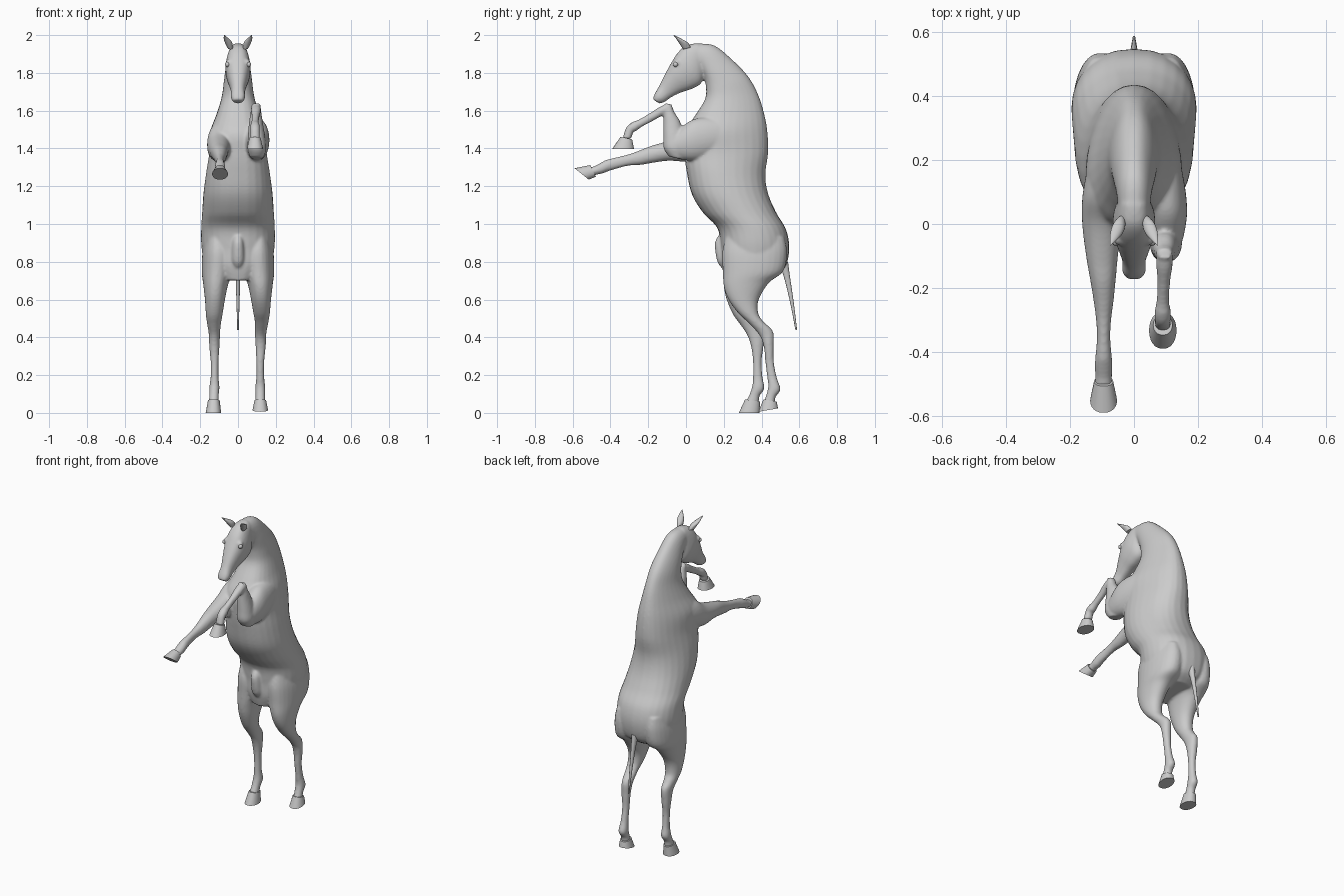
import bpy, bmesh, math
from mathutils import Vector

grey = bpy.data.materials.new("soft_grey")
grey.diffuse_color = (0.6, 0.6, 0.6, 1)


def spline(rows, steps):
    """Catmull-Rom interpolation between cross-section rows."""
    out = []
    for i in range(len(rows) - 1):
        p0, p1 = rows[max(i - 1, 0)], rows[i]
        p2, p3 = rows[i + 1], rows[min(i + 2, len(rows) - 1)]
        for s in range(steps):
            t = s / steps
            out.append([0.5 * (2 * b + (c - a) * t + (2 * a - 5 * b + 4 * c - d) * t * t
                               + (3 * b - a - 3 * c + d) * t ** 3)
                        for a, b, c, d in zip(p0, p1, p2, p3)])
    out.append(list(rows[-1]))
    return out


def loft(name, rows, steps=5, power=0.9, n=28, mirror=False):
    """Row: front y, front z, back y, back z, half width, centre x, front/back width bias."""
    rows = [tuple(r) + (0,) * (7 - len(r)) for r in rows]
    if mirror:
        rows = [r[:5] + (-r[5], r[6]) for r in rows]
    bm = bmesh.new()
    rings = []
    for fy, fz, by, bz, w, xc, egg in spline(rows, steps):
        ring = []
        for k in range(n):
            a = 2 * math.pi * k / n
            c, s = math.cos(a), math.sin(a)
            x = xc + w * math.copysign(abs(s) ** power, s) * (1 + egg * c)
            ring.append(bm.verts.new((x, (fy + by) / 2 + c * (fy - by) / 2,
                                      (fz + bz) / 2 + c * (fz - bz) / 2)))
        rings.append(ring)
    for r0, r1 in zip(rings, rings[1:]):
        for k in range(n):
            bm.faces.new((r0[k], r0[(k + 1) % n], r1[(k + 1) % n], r1[k]))
    bm.faces.new(rings[0])
    bm.faces.new(rings[-1])
    return finish(name, bm)


def ball(name, centre, radius):
    bm = bmesh.new()
    bmesh.ops.create_uvsphere(bm, u_segments=16, v_segments=10, radius=radius)
    bmesh.ops.translate(bm, verts=bm.verts, vec=Vector(centre))
    return finish(name, bm)


def finish(name, bm):
    bmesh.ops.recalc_face_normals(bm, faces=bm.faces)
    mesh = bpy.data.meshes.new(name)
    bm.to_mesh(mesh)
    bm.free()
    mesh.materials.append(grey)
    ob = bpy.data.objects.new(name, mesh)
    bpy.context.collection.objects.link(ob)
    bpy.ops.object.select_all(action='DESELECT')
    bpy.context.view_layer.objects.active = ob
    ob.select_set(True)
    bpy.ops.object.shade_smooth_by_angle(angle=math.radians(40))
    return ob


flesh = []

# Barrel, chest and neck
flesh.append(loft("body", [
    (.21, .70, .46, .72, .10, 0, 0), (.19, .78, .525, .77, .17, 0, 0),
    (.185, .88, .547, .87, .193, 0, 0), (.165, .98, .53, .97, .195, 0, 0),
    (.09, 1.06, .478, 1.06, .19, 0, 0), (.03, 1.16, .435, 1.16, .183, 0, .05),
    (.003, 1.28, .42, 1.26, .168, 0, .1), (-.01, 1.38, .435, 1.38, .15, 0, .15),
    (-.01, 1.48, .43, 1.50, .143, 0, .25), (.045, 1.57, .41, 1.60, .11, 0, .25),
    (.10, 1.66, .38, 1.69, .084, 0, .25), (.105, 1.73, .33, 1.78, .074, 0, .2),
    (.09, 1.79, .25, 1.865, .065, 0, .2), (.06, 1.83, .15, 1.945, .055, 0, .1),
    (.01, 1.85, .05, 1.955, .045, 0, 0)], power=0.85))

# Head from poll to muzzle
flesh.append(loft("head", [
    (.06, 1.958, .09, 1.86, .045, 0, 0), (.0, 1.945, .095, 1.80, .057, 0, 0),
    (-.045, 1.905, .08, 1.745, .066, 0, .05), (-.08, 1.85, .03, 1.715, .062, 0, .08),
    (-.11, 1.795, -.03, 1.695, .049, 0, .05), (-.14, 1.735, -.08, 1.67, .037, 0, 0),
    (-.165, 1.69, -.115, 1.645, .037, 0, .1), (-.176, 1.66, -.14, 1.638, .027, 0, .1)],
    power=0.75))
for s in (-1, 1):
    flesh.append(ball("brow", (s * .046, -.047, 1.853), .02))

# Raised foreleg: shoulder, forearm, folded cannon
flesh.append(loft("shoulder", [
    (.17, 1.56, .17, 1.36, .06, .09), (.10, 1.565, .10, 1.34, .072, .09),
    (.03, 1.55, .03, 1.335, .066, .10), (-.04, 1.50, -.04, 1.345, .055, .10),
    (-.08, 1.46, -.08, 1.37, .04, .10)]))
flesh.append(loft("forearm", [
    (-.09, 1.357, -.01, 1.34, .035, .10), (-.118, 1.40, .0, 1.40, .05, .10),
    (-.12, 1.46, -.012, 1.46, .046, .098), (-.12, 1.53, -.03, 1.54, .037, .095),
    (-.118, 1.59, -.06, 1.59, .029, .095), (-.11, 1.64, -.075, 1.63, .024, .095)]))
flesh.append(loft("folded_cannon", [
    (-.08, 1.638, -.075, 1.59, .024, .095), (-.13, 1.625, -.122, 1.575, .026, .095),
    (-.19, 1.588, -.175, 1.546, .02, .093), (-.25, 1.553, -.236, 1.513, .02, .09),
    (-.288, 1.537, -.262, 1.493, .026, .09), (-.318, 1.508, -.278, 1.487, .025, .09),
    (-.335, 1.455, -.29, 1.45, .026, .09)]))

# Outstretched foreleg
flesh.append(loft("reaching_leg", [
    (.16, 1.55, .15, 1.35, .06, -.09), (.08, 1.53, .08, 1.34, .072, -.09),
    (.0, 1.475, .0, 1.33, .062, -.10), (-.11, 1.435, -.09, 1.335, .05, -.10),
    (-.18, 1.415, -.17, 1.325, .04, -.097), (-.245, 1.39, -.24, 1.313, .031, -.095),
    (-.30, 1.37, -.295, 1.31, .024, -.095), (-.36, 1.355, -.35, 1.298, .021, -.095),
    (-.42, 1.34, -.415, 1.278, .026, -.095), (-.45, 1.325, -.44, 1.268, .028, -.095),
    (-.485, 1.306, -.47, 1.262, .026, -.095), (-.51, 1.30, -.49, 1.255, .027, -.095)]))

# Hind legs share the thigh, then stand at different angles
thigh = [(.21, .93, .52, .93, .06, .11), (.192, .85, .535, .85, .083, .105),
         (.195, .75, .515, .75, .082, .11), (.20, .67, .44, .69, .066, .118)]
flesh.append(loft("hind_leg", thigh + [
    (.225, .60, .385, .60, .053, .122), (.275, .53, .382, .53, .044, .125),
    (.335, .472, .408, .485, .036, .125), (.39, .41, .46, .432, .03, .12),
    (.412, .35, .464, .355, .027, .12), (.42, .27, .465, .27, .021, .118),
    (.43, .19, .48, .19, .021, .118), (.435, .14, .50, .125, .027, .118),
    (.425, .095, .475, .085, .025, .118), (.41, .055, .47, .05, .027, .118)]))
flesh.append(loft("hind_leg", thigh + [
    (.215, .60, .375, .60, .053, .122), (.25, .52, .362, .52, .044, .126),
    (.293, .46, .385, .475, .036, .127), (.325, .41, .415, .43, .03, .125),
    (.345, .35, .41, .35, .027, .125), (.355, .27, .40, .27, .021, .124),
    (.355, .19, .405, .19, .021, .124), (.35, .14, .415, .13, .027, .125),
    (.335, .095, .39, .09, .025, .127), (.315, .055, .385, .05, .027, .128)], mirror=True))

# Belly fold
flesh.append(loft("belly_fold", [
    (.18, .95, .23, .95, .018, 0), (.153, .90, .23, .90, .03, 0),
    (.163, .81, .23, .81, .033, 0), (.185, .77, .22, .77, .018, 0)]))

# Blend all flesh into one smooth skin
bpy.ops.object.select_all(action='DESELECT')
for ob in flesh:
    ob.select_set(True)
body = flesh[0]
bpy.context.view_layer.objects.active = body
bpy.ops.object.join()
body.modifiers.clear()
remesh = body.modifiers.new("blend", 'REMESH')
remesh.mode = 'VOXEL'
remesh.voxel_size = 0.007
remesh.use_smooth_shade = True
relax = body.modifiers.new("relax", 'SMOOTH')
relax.factor = 0.5
relax.iterations = 6

# Hooves: coronet band then flared wall down to the sole
for name, top, sole in (
        ("raised_hoof", (-.347, 1.462, -.285, 1.448, .03, .09), (-.39, 1.398, -.275, 1.398, .043, .09)),
        ("reaching_hoof", (-.507, 1.312, -.477, 1.25, .03, -.095), (-.59, 1.295, -.515, 1.235, .042, -.095)),
        ("right_hind_hoof", (.41, .072, .48, .06, .031, .118), (.383, .006, .487, .024, .041, .118)),
        ("left_hind_hoof", (.313, .072, .392, .06, .031, -.128), (.28, .0, .39, .0, .041, -.13))):
    loft(name, [top, sole], steps=1, power=0.85, n=24)

# Ears and eyes
for s, side in ((1, "right"), (-1, "left")):
    loft(side + "_ear", [
        (-.015, 1.925, .025, 1.935, .014, .04), (-.035, 1.955, .01, 1.96, .019, .049),
        (-.05, 1.978, -.02, 1.978, .015, .06), (-.067, 2.0, -.062, 2.0, .002, .073)],
        n=16, mirror=s < 0)
    ball(side + "_eye", (s * .056, -.055, 1.845), .0135)

# Tail dock
loft("tail", [(.49, .79, .54, .80, .02, 0), (.518, .72, .55, .725, .013, 0),
              (.552, .58, .571, .58, .008, 0), (.579, .44, .588, .44, .004, 0)], n=16)
